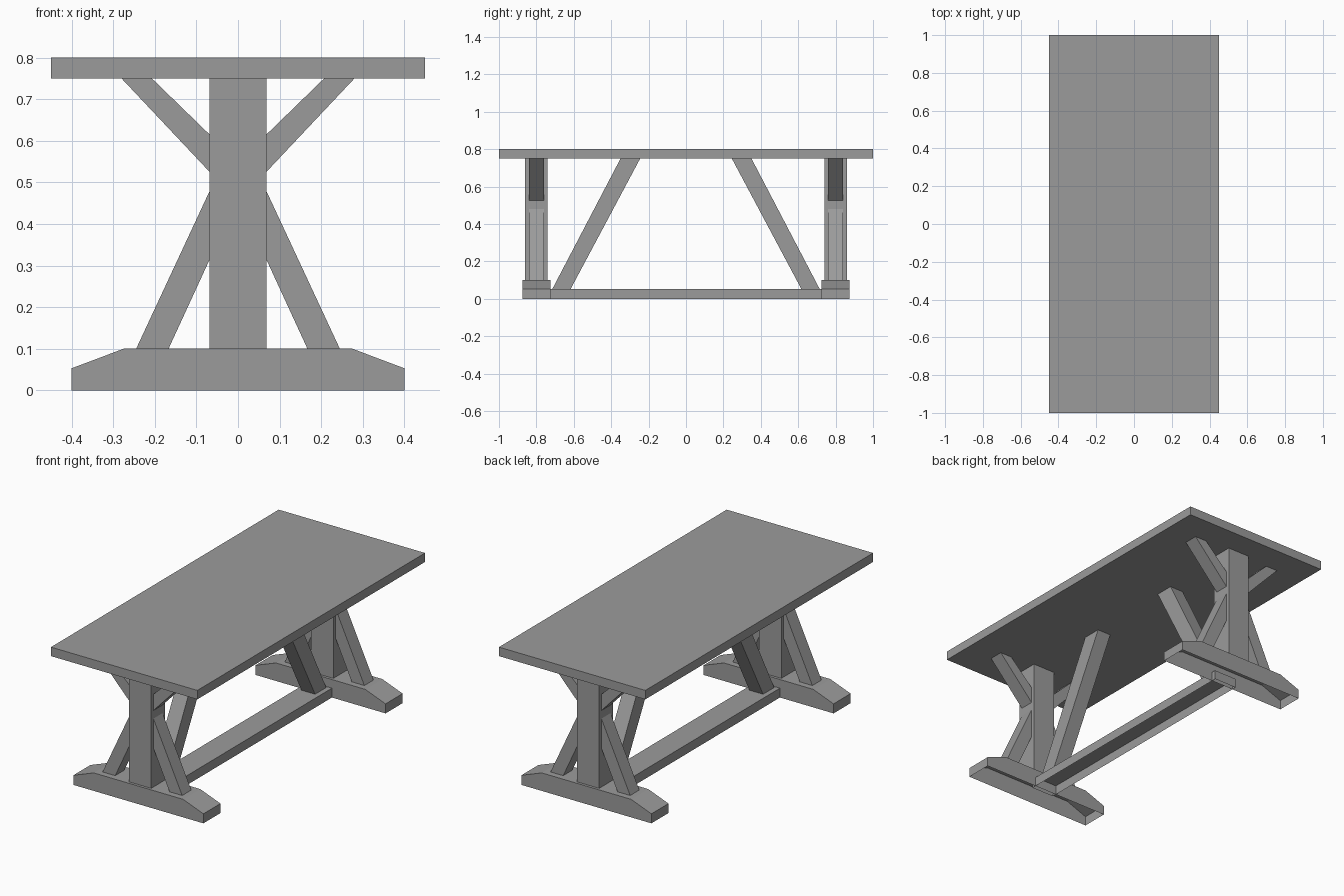
import bpy
import bmesh
from mathutils import Vector

cube = bpy.data.objects.get("Cube")
if cube:
    bpy.data.objects.remove(cube, do_unlink=True)

GREY = (0.33, 0.33, 0.33)
grey = bpy.data.materials.new("plain grey")
grey.use_nodes = True
grey.diffuse_color = (*GREY, 1)
grey.node_tree.nodes["Principled BSDF"].inputs["Base Color"].default_value = (*GREY, 1)


def prism(name, profile, axis, lo, hi, open_bottom=False):
    """Extrude a profile (u, z) along the 'x' or 'y' axis from lo to hi."""
    bm = bmesh.new()
    place = (lambda u, z: (lo, u, z)) if axis == "x" else (lambda u, z: (u, lo, z))
    step = Vector((hi - lo, 0, 0)) if axis == "x" else Vector((0, hi - lo, 0))
    face = bm.faces.new([bm.verts.new(place(u, z)) for u, z in profile])
    ext = bmesh.ops.extrude_face_region(bm, geom=[face], use_keep_orig=True)
    moved = [g for g in ext["geom"] if isinstance(g, bmesh.types.BMVert)]
    bmesh.ops.translate(bm, verts=moved, vec=step)
    bmesh.ops.recalc_face_normals(bm, faces=bm.faces)
    if open_bottom:
        under = [f for f in bm.faces if f.normal.z < -0.9]
        bmesh.ops.delete(bm, geom=under, context="FACES")
    mesh = bpy.data.meshes.new(name)
    bm.to_mesh(mesh)
    bm.free()
    mesh.materials.append(grey)
    obj = bpy.data.objects.new(name, mesh)
    bpy.context.collection.objects.link(obj)
    return obj


def rect(half, z0, z1):
    return [(-half, z0), (half, z0), (half, z1), (-half, z1)]


def flip(profile, sign):
    return [(sign * u, z) for u, z in profile]


# Table top and the low stretcher joining the two feet
prism("table_top", rect(0.45, 0.75, 0.8), "y", -1, 1)
prism("stretcher", rect(0.07, 0, 0.052), "y", -0.75, 0.75, open_bottom=True)

# Profiles of the repeated trestle parts
foot = [(-0.4, 0), (0.4, 0), (0.4, 0.053), (0.275, 0.1), (-0.275, 0.1), (-0.4, 0.053)]
lower_brace = [(0.167, 0.1), (0.245, 0.1), (0.068, 0.48), (0.068, 0.315)]
upper_brace = [(0.068, 0.525), (0.28, 0.75), (0.207, 0.75), (0.068, 0.615)]
long_brace = [(0.617, 0.052), (0.715, 0.052), (0.35, 0.75), (0.245, 0.75)]

for end, sign in (("front", -1), ("back", 1)):
    mid = sign * 0.8
    # Foot, post and long slanted brace
    prism(f"{end}_foot", foot, "y", mid - 0.075, mid + 0.075, open_bottom=True)
    prism(f"{end}_post", rect(0.068, 0.1, 0.75), "y", mid - 0.06, mid + 0.06)
    prism(f"{end}_long_brace", flip(long_brace, sign), "x", -0.042, 0.042)
    # Side braces of the post
    for side, s in (("left", 1), ("right", -1)):
        prism(f"{end}_{side}_lower_brace", flip(lower_brace, s), "y", mid - 0.04, mid + 0.04)
        prism(f"{end}_{side}_upper_brace", flip(upper_brace, s), "y", mid - 0.04, mid + 0.04)
